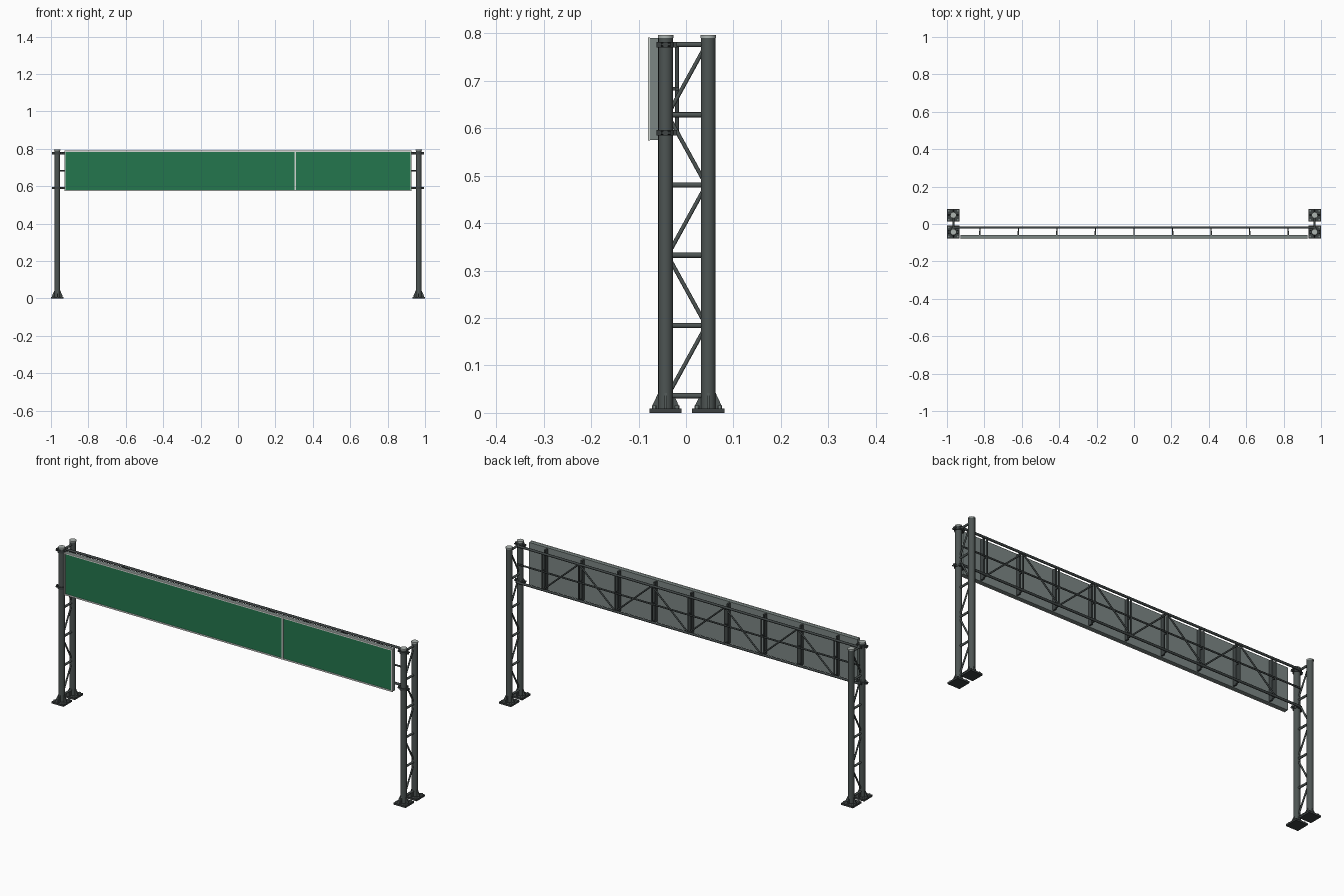
import bpy, bmesh, math
from mathutils import Vector, Matrix

if "Cube" in bpy.data.objects:
    bpy.data.objects.remove(bpy.data.objects["Cube"], do_unlink=True)


def material(name, r, g, b):
    m = bpy.data.materials.new(name)
    m.use_nodes = True
    m.diffuse_color = (r, g, b, 1)
    m.node_tree.nodes["Principled BSDF"].inputs["Base Color"].default_value = (r, g, b, 1)
    return m


STEEL = material("dark_steel", 0.075, 0.09, 0.087)
DARK = material("truss_steel", 0.05, 0.06, 0.06)
BASE = material("base_steel", 0.045, 0.052, 0.052)
GALV = material("galvanised_back", 0.2, 0.24, 0.23)
CAP = material("light_metal", 0.42, 0.46, 0.44)
GREEN = material("sign_green", 0.017, 0.18, 0.075)
WHITE = material("border_white", 0.65, 0.68, 0.65)


class Part:
    """Collects primitives into one single-colour object."""

    def __init__(self, name, mat):
        self.name, self.mat, self.bm = name, mat, bmesh.new()

    def box(self, x0, x1, y0, y1, z0, z1):
        mid = Vector(((x0 + x1) / 2, (y0 + y1) / 2, (z0 + z1) / 2))
        size = Matrix.Diagonal((x1 - x0, y1 - y0, z1 - z0, 1))
        bmesh.ops.create_cube(self.bm, size=1, matrix=Matrix.Translation(mid) @ size)

    def rod(self, a, b, r, sides=10, r2=None):
        a, b = Vector(a), Vector(b)
        turn = (b - a).to_track_quat("Z", "Y").to_matrix().to_4x4()
        bmesh.ops.create_cone(self.bm, cap_ends=True, segments=sides, radius1=r,
                              radius2=r if r2 is None else r2, depth=(b - a).length,
                              matrix=Matrix.Translation((a + b) / 2) @ turn)

    def prism(self, points, offset):
        face = self.bm.faces.new([self.bm.verts.new(p) for p in points])
        out = bmesh.ops.extrude_face_region(self.bm, geom=[face])["geom"]
        verts = [v for v in out if isinstance(v, bmesh.types.BMVert)]
        bmesh.ops.translate(self.bm, verts=verts, vec=offset)

    def finish(self):
        bmesh.ops.recalc_face_normals(self.bm, faces=self.bm.faces)
        mesh = bpy.data.meshes.new(self.name)
        self.bm.to_mesh(mesh)
        self.bm.free()
        mesh.materials.append(self.mat)
        ob = bpy.data.objects.new(self.name, mesh)
        bpy.context.collection.objects.link(ob)
        bpy.ops.object.select_all(action="DESELECT")
        ob.select_set(True)
        bpy.context.view_layer.objects.active = ob
        bpy.ops.object.shade_smooth_by_angle(angle=math.radians(40))


POST_X, FRONT_Y, BACK_Y, POST_R, TOP = 0.966, -0.043, 0.047, 0.0155, 0.79
CHORD_Y, CHORD_TOP, CHORD_LOW = -0.019, 0.776, 0.59
RUNGS = [0.036 + 0.148 * i for i in range(6)]

for side, label in ((1, "left"), (-1, "right")):
    x = side * POST_X
    posts = Part(label + "_posts", STEEL)
    caps = Part(label + "_post_caps", CAP)
    plates = Part(label + "_base_plates", BASE)
    gussets = Part(label + "_base_gussets", STEEL)
    bolts = Part(label + "_anchor_bolts", GALV)
    for y in (FRONT_Y, BACK_Y):
        posts.rod((x, y, 0.008), (x, y, TOP), POST_R, 20)
        caps.rod((x, y, TOP), (x, y, TOP + 0.006), POST_R + 0.001, 20)
        plates.box(x - 0.034, x + 0.034, y - 0.034, y + 0.034, 0, 0.009)
        # triangular stiffeners around the foot
        for k in range(4):
            d = Vector((round(math.cos(k * math.pi / 2)), round(math.sin(k * math.pi / 2)), 0))
            n = Vector((-d.y, d.x, 0)) * 0.005
            c = Vector((x, y, 0.009)) - n / 2
            up = Vector((0, 0, 1))
            gussets.prism([c + d * 0.012, c + d * 0.029, c + d * 0.029 + up * 0.004,
                           c + d * 0.0155 + up * 0.033, c + d * 0.012 + up * 0.033], n)
        for dx in (-0.024, 0.024):
            for dy in (-0.024, 0.024):
                bolts.rod((x + dx, y + dy, 0.009), (x + dx, y + dy, 0.016), 0.005, 6)

    # lattice between the two posts
    lattice = Part(label + "_post_lattice", STEEL)
    y0, y1 = FRONT_Y + 0.012, BACK_Y - 0.012
    for z in RUNGS:
        lattice.rod((x, FRONT_Y, z), (x, BACK_Y, z), 0.0055)
    for i, z in enumerate(RUNGS[:-1]):
        a, b = (y0, y1) if i % 2 == 0 else (y1, y0)
        lattice.rod((x, a, z + 0.014), (x, b, z + 0.134), 0.0042)

    # clamps holding the truss chords
    clamps = Part(label + "_truss_clamps", DARK)
    for z in (CHORD_LOW, CHORD_TOP):
        clamps.rod((x, FRONT_Y, z - 0.006), (x, FRONT_Y, z + 0.006), 0.0195, 16)
        clamps.box(x - 0.028, x + 0.028, FRONT_Y - 0.005, FRONT_Y + 0.005, z - 0.006, z + 0.006)
        clamps.box(x - 0.01, x + 0.01, FRONT_Y + 0.012, CHORD_Y, z - 0.006, z + 0.006)
        for dx in (-0.024, 0.024):
            clamps.rod((x + dx, FRONT_Y - 0.01, z), (x + dx, FRONT_Y + 0.01, z), 0.004, 6)
    for part in (posts, caps, plates, gussets, bolts, lattice, clamps):
        part.finish()

# horizontal truss
STATIONS = [-0.824 + 0.206 * i for i in range(9)]
chords = Part("truss_chords", DARK)
for z, r in ((CHORD_TOP, 0.006), (0.683, 0.0042), (CHORD_LOW, 0.006)):
    chords.rod((-POST_X, CHORD_Y, z), (POST_X, CHORD_Y, z), r, 12)
chords.finish()

web = Part("truss_web", DARK)
for x in STATIONS:
    web.rod((x, CHORD_Y, CHORD_LOW), (x, CHORD_Y, CHORD_TOP), 0.0045)
for i, (xa, xb) in enumerate(zip(STATIONS, STATIONS[1:])):
    za, zb = (CHORD_LOW, CHORD_TOP) if i % 2 == 0 else (CHORD_TOP, CHORD_LOW)
    web.rod((xa, CHORD_Y, za), (xb, CHORD_Y, zb), 0.004)
web.finish()

# ribs on the back of the sign, tied to the chords
SX, Z0, Z1 = 0.928, 0.574, 0.791
ribs = Part("sign_ribs", DARK)
for x in STATIONS:
    ribs.box(x - 0.004, x + 0.004, -0.058, -0.038, Z0 + 0.006, Z1 - 0.006)
    for z in (CHORD_LOW, 0.683):
        ribs.box(x - 0.003, x + 0.003, -0.04, CHORD_Y, z - 0.004, z + 0.004)
ribs.finish()

# sign box, painted faces and frame
DIVIDE, EDGE = 0.307, 0.007
backing = Part("sign_backing", GALV)
backing.box(-SX + 0.001, SX - 0.001, -0.076, -0.058, Z0 + 0.001, Z1 - 0.001)
backing.finish()

for name, x0, x1 in (("large_sign_face", -SX + EDGE, DIVIDE - 0.004),
                     ("small_sign_face", DIVIDE + 0.004, SX - EDGE)):
    face = Part(name, GREEN)
    face.box(x0, x1, -0.078, -0.0755, Z0 + EDGE, Z1 - EDGE)
    face.finish()

frame = Part("sign_border", WHITE)
for z in (Z0, Z1 - EDGE):
    frame.box(-SX, SX, -0.08, -0.0755, z, z + EDGE)
for x0, x1 in ((-SX, -SX + EDGE), (DIVIDE - 0.004, DIVIDE + 0.004), (SX - EDGE, SX)):
    frame.box(x0, x1, -0.08, -0.0755, Z0 + EDGE, Z1 - EDGE)
frame.finish()
